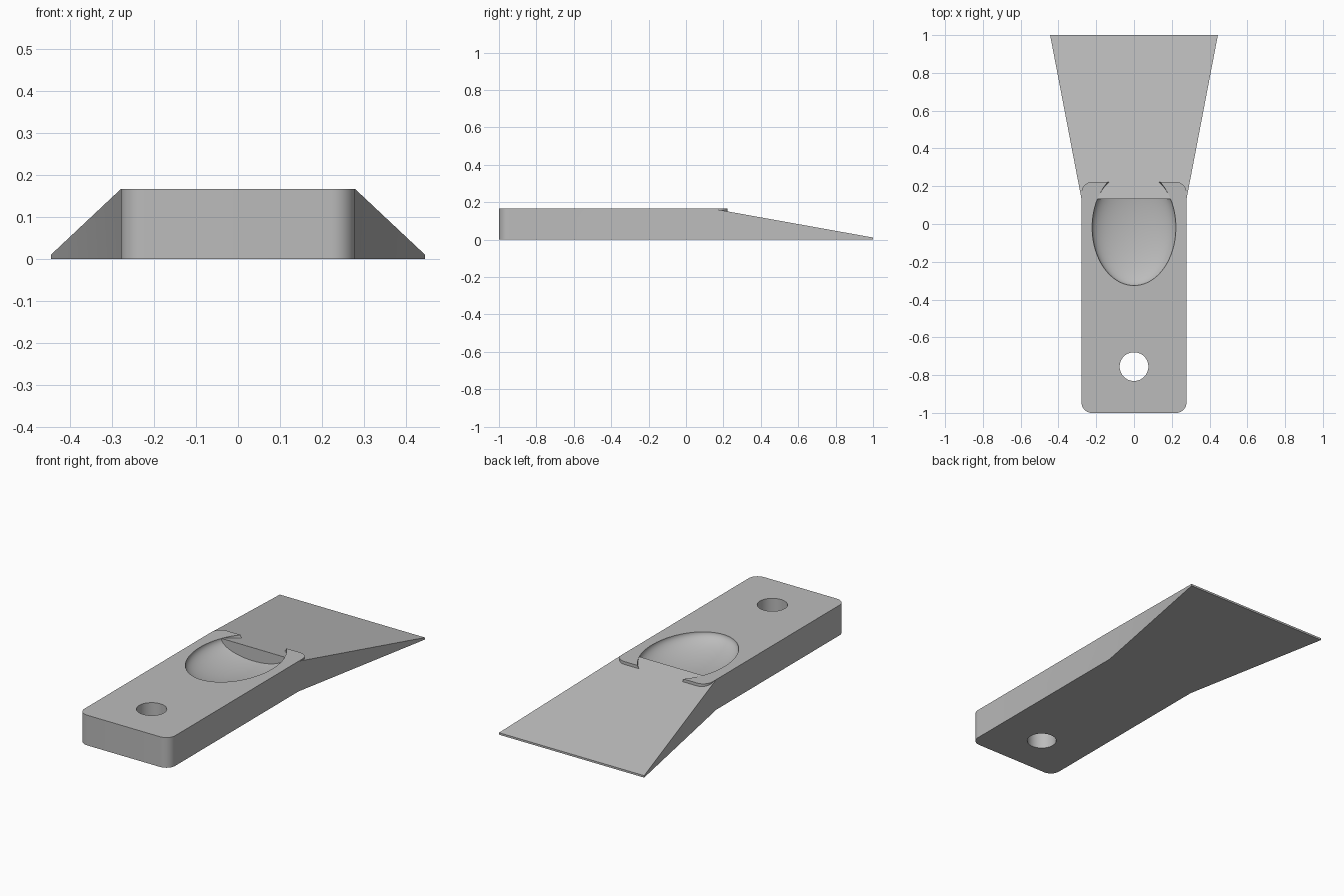
import bpy, bmesh, math
from mathutils import Matrix

cube = bpy.data.objects.get("Cube")
if cube:
    bpy.data.objects.remove(cube, do_unlink=True)

HALF_W, HEIGHT = 0.278, 0.167
HANDLE_END, BLADE_START = 0.222, 0.132

grey = bpy.data.materials.new("light grey")
grey.use_nodes = True
grey.diffuse_color = (0.5, 0.5, 0.5, 1)
grey.node_tree.nodes["Principled BSDF"].inputs["Base Color"].default_value = (0.5, 0.5, 0.5, 1)


def make_object(name, bm):
    bmesh.ops.recalc_face_normals(bm, faces=bm.faces)
    mesh = bpy.data.meshes.new(name)
    bm.to_mesh(mesh)
    bm.free()
    mesh.materials.append(grey)
    obj = bpy.data.objects.new(name, mesh)
    bpy.context.collection.objects.link(obj)
    return obj


def extrude_outline(name, points, height):
    bm = bmesh.new()
    face = bm.faces.new([bm.verts.new((x, y, 0)) for x, y in points])
    top = bmesh.ops.extrude_face_region(bm, geom=[face])["geom"]
    for v in top:
        if isinstance(v, bmesh.types.BMVert):
            v.co.z = height
    return make_object(name, bm)


def apply_boolean(target, other, operation):
    mod = target.modifiers.new(operation.lower(), "BOOLEAN")
    mod.operation, mod.object, mod.solver = operation, other, "EXACT"
    bpy.context.view_layer.objects.active = target
    bpy.ops.object.modifier_apply(modifier=mod.name)
    bpy.data.objects.remove(other, do_unlink=True)


# Handle: rounded rectangle
radius, steps = 0.055, 10
outline = []
for quarter, (sx, sy) in enumerate([(1, 1), (-1, 1), (-1, -1), (1, -1)]):
    cx = sx * (HALF_W - radius)
    cy = HANDLE_END - radius if sy > 0 else -1 + radius
    for i in range(steps + 1):
        a = (quarter + i / steps) * math.pi / 2
        outline.append((cx + radius * math.cos(a), cy + radius * math.sin(a)))
scraper = extrude_outline("scraper_body", outline, HEIGHT)

# Hanging hole
bm = bmesh.new()
bmesh.ops.create_cone(bm, cap_ends=True, segments=64, radius1=0.076, radius2=0.076,
                      depth=1, matrix=Matrix.Translation((0, -0.755, 0)))
apply_boolean(scraper, make_object("hole_cutter", bm), "DIFFERENCE")

# Thumb recess: half-sunk ellipsoid
bm = bmesh.new()
bmesh.ops.create_uvsphere(bm, u_segments=96, v_segments=49, radius=1,
                          matrix=Matrix.Translation((0, -0.018, HEIGHT))
                          @ Matrix.Diagonal((0.222, 0.308, 0.083, 1)))
apply_boolean(scraper, make_object("recess_cutter", bm), "DIFFERENCE")

# Blade: flaring wedge that fills the open end of the recess
blade = extrude_outline("blade", [(-HALF_W, BLADE_START), (HALF_W, BLADE_START),
                                  (0.444, 1), (-0.444, 1)], HEIGHT)
for v in blade.data.vertices:
    if v.co.z > 0 and v.co.y > 0.5:
        v.co.z = 0.011
apply_boolean(scraper, blade, "UNION")

# Smooth curves, sharp edges
bpy.ops.object.select_all(action="DESELECT")
scraper.select_set(True)
bpy.context.view_layer.objects.active = scraper
bpy.ops.object.shade_smooth_by_angle(angle=math.radians(25))
